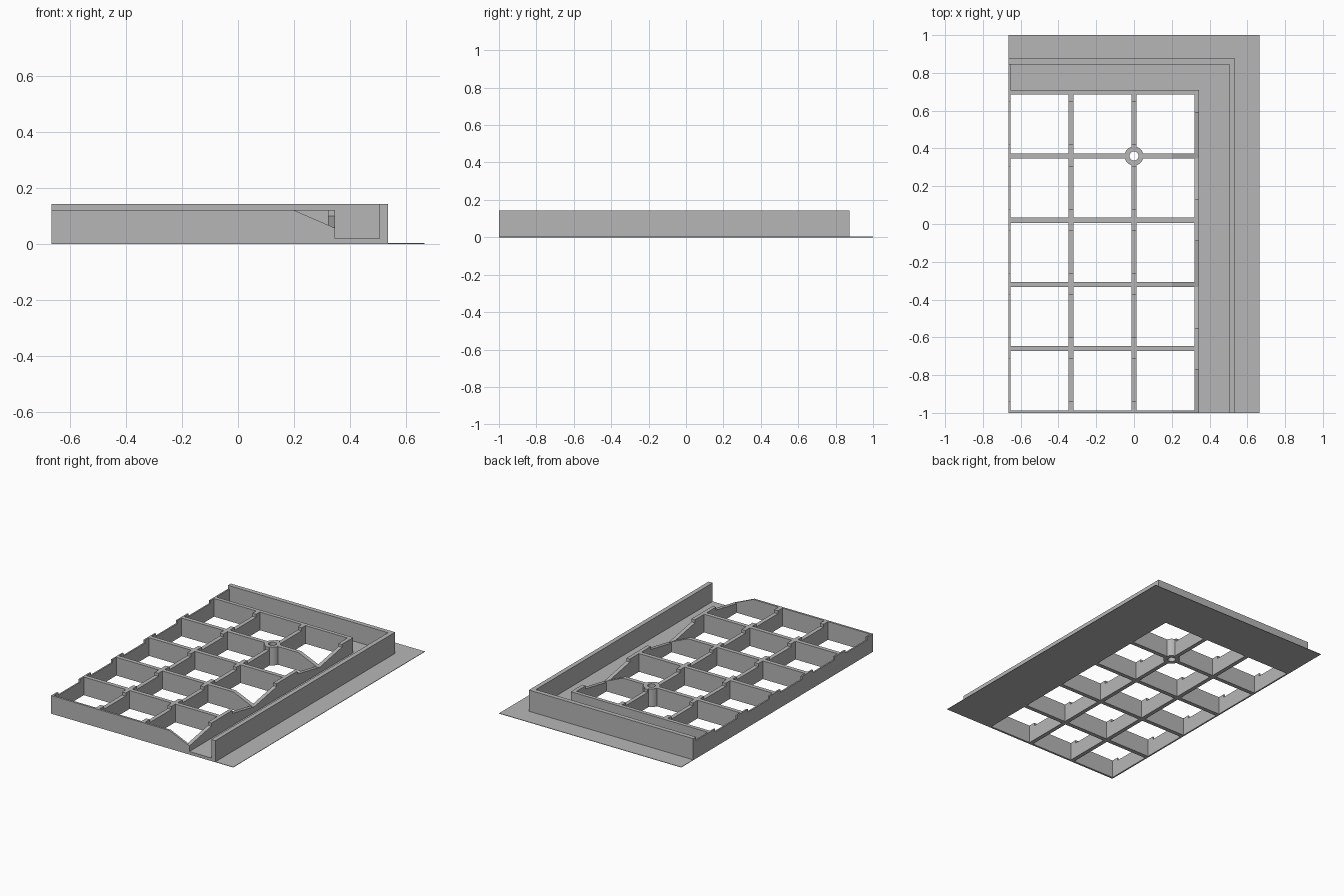
import bpy, bmesh
from mathutils import Vector

cube = bpy.data.objects.get("Cube")
if cube:
    bpy.data.objects.remove(cube)

grey = bpy.data.materials.new("plain_grey")
grey.use_nodes = True
colour = (0.47, 0.47, 0.47, 1)
grey.diffuse_color = colour
grey.node_tree.nodes["Principled BSDF"].inputs["Base Color"].default_value = colour

# Main dimensions
LEFT, RIGHT, FRONT, BACK = -0.665, 0.665, -1.0, 1.0
WALL_X, WALL_Y, WALL_T, WALL_H = 0.535, 0.875, 0.03, 0.143
RIM_X, RIM_Y, RIM_T = 0.345, 0.71, 0.025
RIB_H, LOW_H, FLOOR, SHEET = 0.12, 0.10, 0.02, 0.003
DIP_H, DIP_HALF = 0.057, 0.23
HALF = 0.0135
PITCH = 0.34
rows = [FRONT + PITCH * i for i in range(6)]
dips = rows[0:5:2]


def prism(name, profile, axis, start, end):
    """Extrude a 2D profile along axis x, y or z."""
    place = {"x": lambda a, b, d: (d, a, b),
             "y": lambda a, b, d: (a, d, b),
             "z": lambda a, b, d: (a, b, d)}[axis]
    bm = bmesh.new()
    face = bm.faces.new([bm.verts.new(place(a, b, start)) for a, b in profile])
    out = bmesh.ops.extrude_face_region(bm, geom=[face])
    moved = [v for v in out["geom"] if isinstance(v, bmesh.types.BMVert)]
    bmesh.ops.translate(bm, verts=moved, vec=Vector(place(0, 0, end - start)))
    bmesh.ops.recalc_face_normals(bm, faces=bm.faces)
    mesh = bpy.data.meshes.new(name)
    bm.to_mesh(mesh)
    bm.free()
    mesh.materials.append(grey)
    ob = bpy.data.objects.new(name, mesh)
    bpy.context.collection.objects.link(ob)
    return ob


def corner(x_out, y_out, x_in, y_in):
    """L-shaped outline running along the back and the right."""
    return [(LEFT, y_out), (LEFT, y_in), (x_in, y_in),
            (x_in, FRONT), (x_out, FRONT), (x_out, y_out)]


# Thin flange, channel floor and tall outer wall
rim_in_x, rim_in_y = RIM_X - RIM_T, RIM_Y - RIM_T
wall_in_x, wall_in_y = WALL_X - WALL_T, WALL_Y - WALL_T
prism("flange", corner(RIGHT, BACK, WALL_X, WALL_Y), "z", 0, SHEET)
prism("channel_floor", corner(wall_in_x, wall_in_y, RIM_X, RIM_Y), "z", 0, FLOOR)
prism("outer_wall", corner(WALL_X, WALL_Y, wall_in_x, wall_in_y), "z", 0, WALL_H)


def notched(y_end):
    """Lengthwise profile lowered between the cross ribs."""
    top = [(FRONT, RIB_H)]
    for a, b in zip(rows, rows[1:]):
        low, high = a + 0.06, b - 0.055
        top += [(low, RIB_H), (low, LOW_H), (high, LOW_H), (high, RIB_H)]
    return [(FRONT, 0)] + top + [(y_end, RIB_H), (y_end, 0)]


# Lengthwise ribs and the thin side wall
prism("side_wall", notched(wall_in_y), "x", LEFT, LEFT + 0.01)
prism("long_rib_side", notched(rim_in_y), "x", -0.333 - HALF, -0.333 + HALF)
middle_rib = prism("long_rib_middle", notched(rim_in_y), "x", -HALF, HALF)

# Right rim with a shallow V at every second cross rib
top = []
for y in dips:
    if y > FRONT:
        top += [(y - DIP_HALF, RIB_H), (y - DIP_HALF, LOW_H)]
    top += [(y, DIP_H), (y + DIP_HALF, LOW_H), (y + DIP_HALF, RIB_H)]
prism("right_rim", [(FRONT, 0)] + top + [(RIM_Y, RIB_H), (RIM_Y, 0)],
      "x", rim_in_x, RIM_X)

# Cross ribs, sloping down to the channel where the rim dips
straight = [(LEFT, 0), (LEFT, RIB_H), (RIM_X, RIB_H), (RIM_X, 0)]
sloped = [(LEFT, 0), (LEFT, RIB_H), (0.2, RIB_H), (RIM_X, DIP_H), (RIM_X, 0)]
cross_ribs = []
for i, y in enumerate(rows[:5]):
    start = max(FRONT, y - HALF)
    cross_ribs.append(prism("cross_rib_%d" % i, sloped if y in dips else straight,
                            "y", start, y + HALF))
prism("back_rim", straight, "y", rim_in_y, RIM_Y)


# Round screw boss on a rib crossing, bored through
def cylinder(name, radius, z0, z1):
    bm = bmesh.new()
    bmesh.ops.create_cone(bm, cap_ends=True, segments=24, radius1=radius,
                          radius2=radius, depth=z1 - z0)
    bmesh.ops.translate(bm, verts=bm.verts, vec=(0, rows[4], (z0 + z1) / 2))
    mesh = bpy.data.meshes.new(name)
    bm.to_mesh(mesh)
    bm.free()
    mesh.materials.append(grey)
    ob = bpy.data.objects.new(name, mesh)
    bpy.context.collection.objects.link(ob)
    return ob


boss = cylinder("screw_boss", 0.05, 0, RIB_H)
bore = cylinder("bore_cutter", 0.024, -0.1, 0.3)
for ob in (boss, middle_rib, cross_ribs[4]):
    cut = ob.modifiers.new("bore", "BOOLEAN")
    cut.operation = "DIFFERENCE"
    cut.solver = "EXACT"
    cut.object = bore
    bpy.context.view_layer.objects.active = ob
    bpy.ops.object.modifier_apply(modifier=cut.name)
bpy.data.objects.remove(bore)

# Smooth only the round boss
bpy.ops.object.select_all(action="DESELECT")
boss.select_set(True)
bpy.context.view_layer.objects.active = boss
bpy.ops.object.shade_smooth_by_angle()
